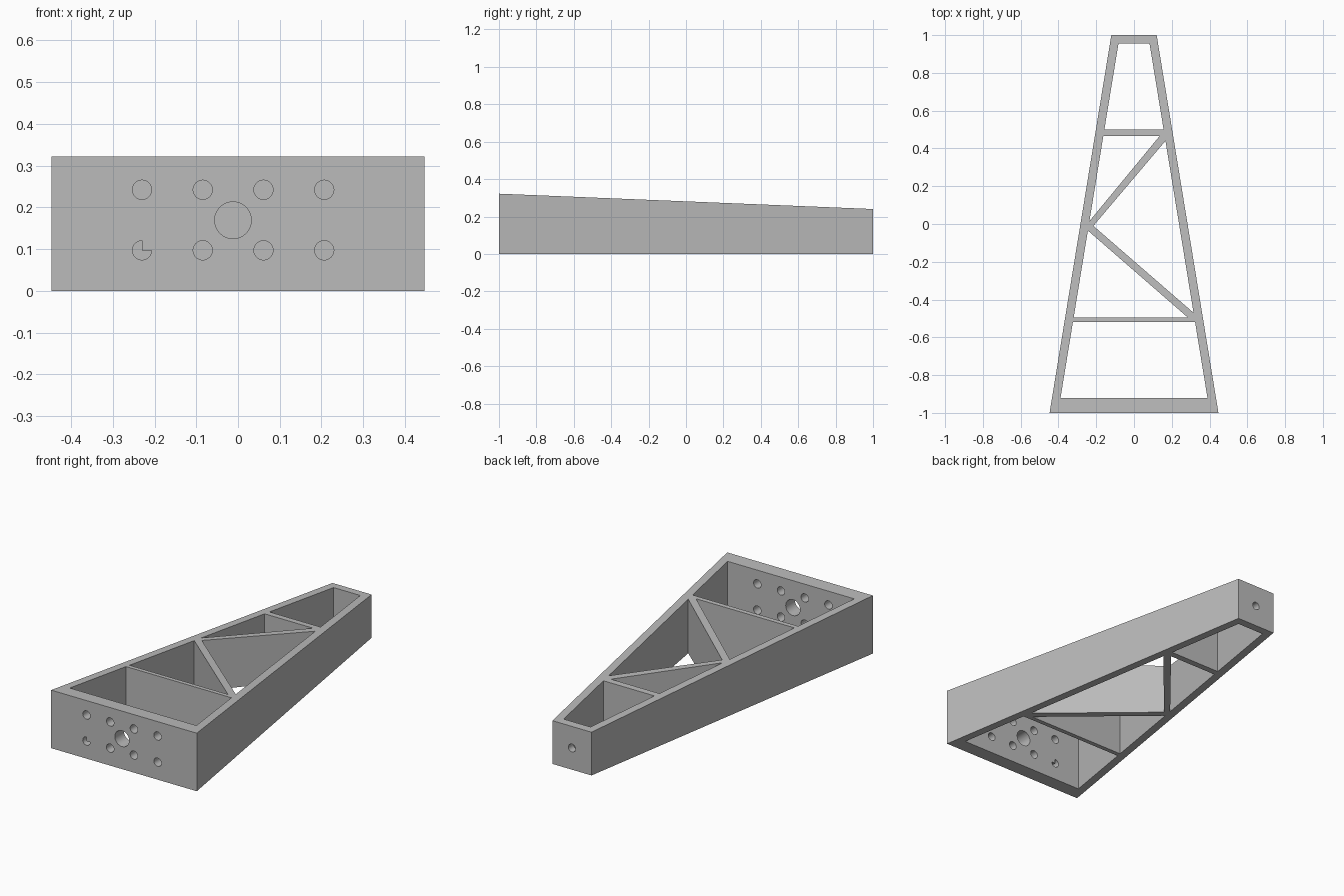
import bpy, bmesh
from math import cos, sin, pi, tau
from mathutils import Vector

if "Cube" in bpy.data.objects:
    bpy.data.objects.remove(bpy.data.objects["Cube"], do_unlink=True)

FRONT_HALF, BACK_HALF, WALL = 0.447, 0.12, 0.045
FRONT_H, BACK_H = 0.322, 0.24

grey = bpy.data.materials.new("plain grey")
grey.use_nodes = True
grey.diffuse_color = (0.5, 0.5, 0.5, 1)
grey.node_tree.nodes["Principled BSDF"].inputs["Base Color"].default_value = (0.5, 0.5, 0.5, 1)


def outer(y):
    return FRONT_HALF + (BACK_HALF - FRONT_HALF) * (y + 1) / 2


def inner(y):
    return outer(y) - WALL


def add_prism(bm, points, shift):
    """Closed prism from a 3D outline pushed along shift."""
    face = bm.faces.new([bm.verts.new(p) for p in points])
    new = bmesh.ops.extrude_face_region(bm, geom=[face])["geom"]
    bmesh.ops.translate(bm, vec=Vector(shift), verts=[g for g in new if isinstance(g, bmesh.types.BMVert)])
    bmesh.ops.recalc_face_normals(bm, faces=bm.faces)


def make_object(name, bm):
    mesh = bpy.data.meshes.new(name)
    bm.to_mesh(mesh)
    bm.free()
    mesh.materials.append(grey)
    obj = bpy.data.objects.new(name, mesh)
    bpy.context.collection.objects.link(obj)
    return obj


def cut(target, cutter):
    bpy.context.view_layer.objects.active = target
    mod = target.modifiers.new("cut", 'BOOLEAN')
    mod.operation, mod.solver, mod.object = 'DIFFERENCE', 'EXACT', cutter
    bpy.ops.object.modifier_apply(modifier=mod.name)
    bpy.data.objects.remove(cutter, do_unlink=True)


# Tapered body with a sloping top
bm = bmesh.new()
add_prism(bm, [(x, y, 0) for x, y in ((-FRONT_HALF, -1), (FRONT_HALF, -1), (BACK_HALF, 1), (-BACK_HALF, 1))],
          (0, 0, FRONT_H))
for v in bm.verts:
    if v.co.z > 0.1 and v.co.y > 0:
        v.co.z = BACK_H
frame = make_object("tapered_frame", bm)


# Open pockets, leaving two cross ribs and two diagonal ribs
def trapezoid(y0, y1):
    return [(-inner(y0), y0), (inner(y0), y0), (inner(y1), y1), (-inner(y1), y1)]


pockets = [
    trapezoid(-0.92, -0.52),
    [(-inner(-0.495), -0.495), (0.285, -0.495), (-inner(-0.035), -0.035)],
    [(-0.215, -0.01), (inner(-0.47), -0.47), (inner(0.44), 0.44)],
    [(-inner(0.015), 0.015), (0.135, 0.465), (-inner(0.465), 0.465)],
    trapezoid(0.50, 0.955),
]
bm = bmesh.new()
for pocket in pockets:
    add_prism(bm, [(x, y, -0.1) for x, y in pocket], (0, 0, 0.6))
cut(frame, make_object("pocket_cutter", bm))


# Bolt holes through the front and back plates
def add_hole(bm, x, z, r, y, depth, notched=False):
    n = 32
    if notched:  # upper right quarter stays filled
        angles = [pi / 2 + 1.5 * pi * i / 24 for i in range(25)]
    else:
        angles = [tau * i / n for i in range(n)]
    pts = [(x + r * cos(a), y, z + r * sin(a)) for a in angles]
    if notched:
        pts.append((x, y, z))
    add_prism(bm, pts, (0, depth, 0))


bm = bmesh.new()
for col in range(4):
    for z in (0.097, 0.242):
        add_hole(bm, -0.23 + 0.1455 * col, z, 0.023, -1.1, 0.25, notched=(col == 0 and z < 0.1))
add_hole(bm, -0.012, 0.169, 0.044, -1.1, 0.25)
add_hole(bm, 0, 0.12, 0.022, 0.9, 0.2)
cut(frame, make_object("hole_cutter", bm))

# Smooth hole walls, crisp edges elsewhere
bpy.ops.object.select_all(action='DESELECT')
frame.select_set(True)
bpy.context.view_layer.objects.active = frame
bpy.ops.object.shade_smooth_by_angle(angle=pi / 6)
